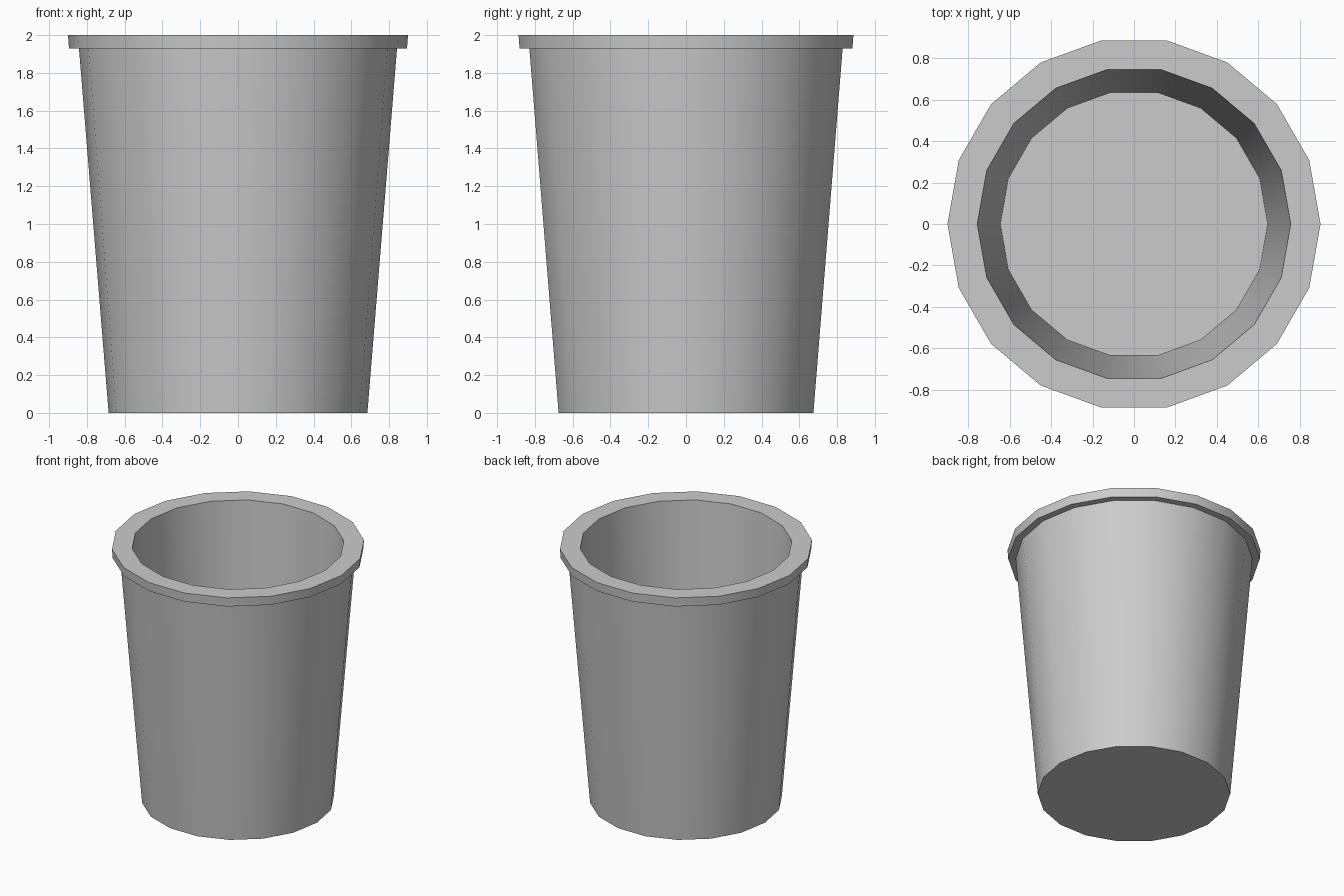
import bpy, bmesh, math

if "Cube" in bpy.data.objects:
    bpy.data.objects.remove(bpy.data.objects["Cube"])

SIDES = 18

# Cup profile (radius, z): base, outer wall, rim lip, inner wall, floor
profile = [(0.685, 0.0), (0.842, 1.93), (0.895, 1.93), (0.9, 2.0),
           (0.756, 2.0), (0.645, 0.06)]

bm = bmesh.new()
rings = [[bm.verts.new((r * math.cos(2 * math.pi * i / SIDES),
                        r * math.sin(2 * math.pi * i / SIDES), z))
          for i in range(SIDES)] for r, z in profile]

# Walls and rim
for a, b in zip(rings, rings[1:]):
    for i in range(SIDES):
        j = (i + 1) % SIDES
        bm.faces.new((a[i], a[j], b[j], b[i]))

# Underside and inner floor
bm.faces.new(rings[0][::-1])
bm.faces.new(rings[-1])
bmesh.ops.recalc_face_normals(bm, faces=bm.faces[:])

mesh = bpy.data.meshes.new("cup")
bm.to_mesh(mesh)
bm.free()
cup = bpy.data.objects.new("cup", mesh)
bpy.context.collection.objects.link(cup)

# Smooth walls with crisp rim and base edges
bpy.context.view_layer.objects.active = cup
cup.select_set(True)
bpy.ops.object.shade_smooth_by_angle(angle=math.radians(35))
